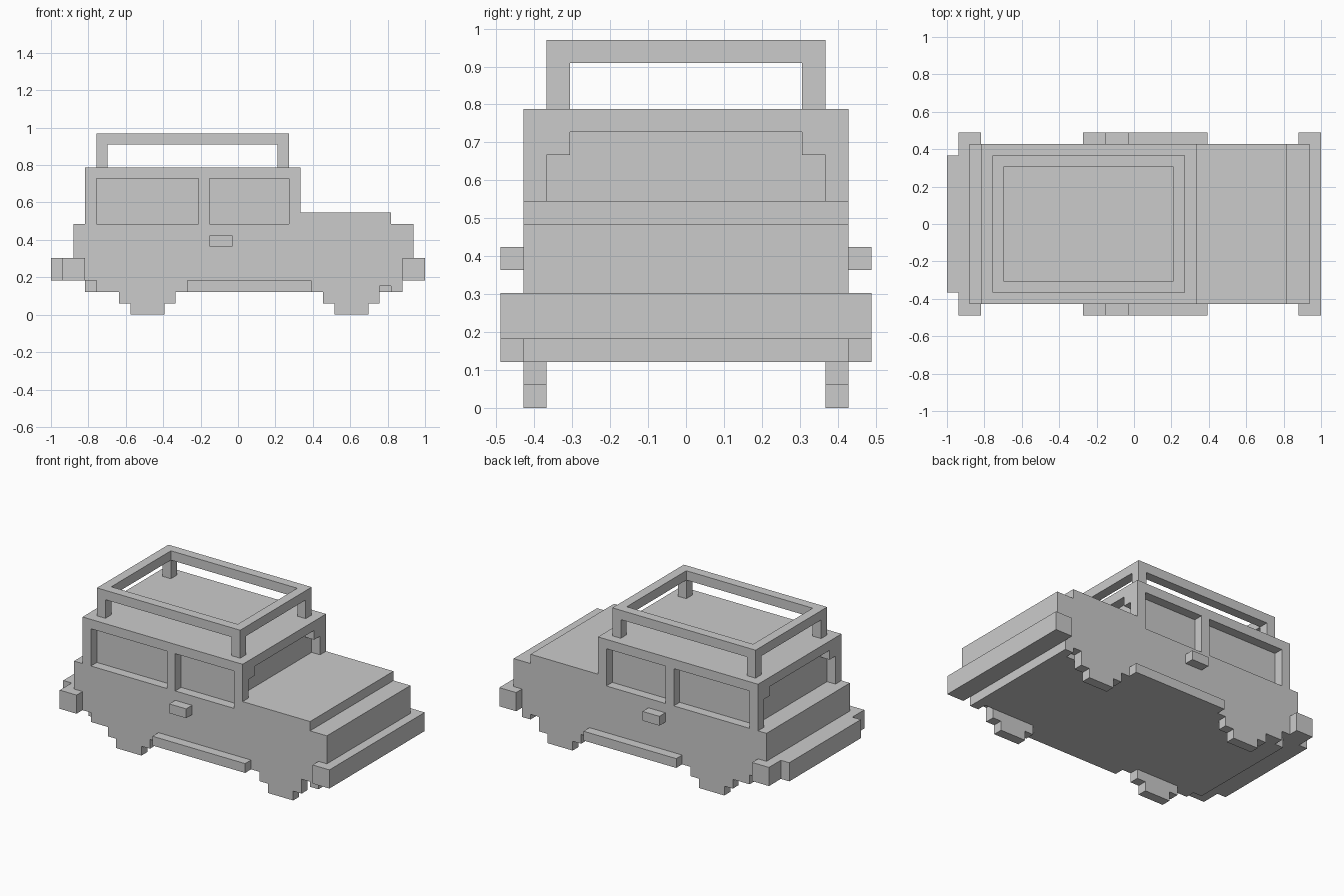
import bpy, bmesh
from mathutils import Vector

if "Cube" in bpy.data.objects:
    bpy.data.objects.remove(bpy.data.objects["Cube"])

U = 2 / 33      # block size along x and z
V = 0.0612      # block size along y


def part(name, *boxes):
    """One object from boxes (x0, x1, y0, y1, z0, z1) in block units; x is counted from the rear end."""
    bm = bmesh.new()
    for x0, x1, y0, y1, z0, z1 in boxes:
        lo = Vector((x0 * U - 1, y0 * V, z0 * U))
        hi = Vector((x1 * U - 1, y1 * V, z1 * U))
        for v in bmesh.ops.create_cube(bm, size=1)["verts"]:
            v.co = Vector(((lo + hi)[i] / 2 + v.co[i] * (hi - lo)[i] for i in range(3)))
    me = bpy.data.meshes.new(name)
    bm.to_mesh(me)
    bm.free()
    ob = bpy.data.objects.new(name, me)
    bpy.context.collection.objects.link(ob)
    return ob


def pair(name, *boxes):
    """Part mirrored to both sides of the car."""
    ob = part(name, *boxes)
    ob.modifiers.new("mirror", "MIRROR").use_axis = (False, True, False)
    return ob


# Body shell, hood and floor
part("body", (2, 32, -7, 7, 3, 8))
part("hood", (21, 30, -7, 7, 8, 9))
part("floor", (3, 31, -6, 6, 2, 3))
pair("lower_sill", (4, 29, 6, 7, 2, 3), (29, 30, 6, 7, 2.55, 3), (30, 31, 6, 7, 2, 3))

# Cabin: recessed glass block, roof and pillars
part("cabin_glass", (4, 21, -6, 6, 8, 12))
part("roof", (3, 22, -7, 7, 12, 13))
pair("pillars", (3, 4, 6, 7, 8, 12), (13, 14, 6, 7, 8, 12), (21, 22, 6, 7, 9, 12))
pair("window_corners", (21, 22, 5, 6, 11, 12), (3, 4, 5, 6, 11, 12))

# Roof rack on four posts
pair("rack_side_rail", (4, 21, 5, 6, 15, 16))
part("rack_cross_rails", (4, 5, -5, 5, 15, 16), (20, 21, -5, 5, 15, 16))
pair("rack_posts", (4, 5, 5, 6, 13, 15), (20, 21, 5, 6, 13, 15))

# Bumpers
part("front_bumper", (31, 33, -8, 8, 3, 5))
part("rear_bumper", (1, 3, -8, 8, 3, 5))
part("rear_bumper_centre", (0, 1, -6, 6, 3, 5))

# Running boards and door handles
pair("running_board", (12, 23, 7, 8, 2, 3))
pair("door_handle", (14, 16, 7, 8, 6, 7))

# Stepped wheels
for name, x in (("rear_wheel", 6), ("front_wheel", 24)):
    pair(name, (x, x + 5, 6, 7, 1, 2), (x + 1, x + 4, 6, 7, 0, 1))
